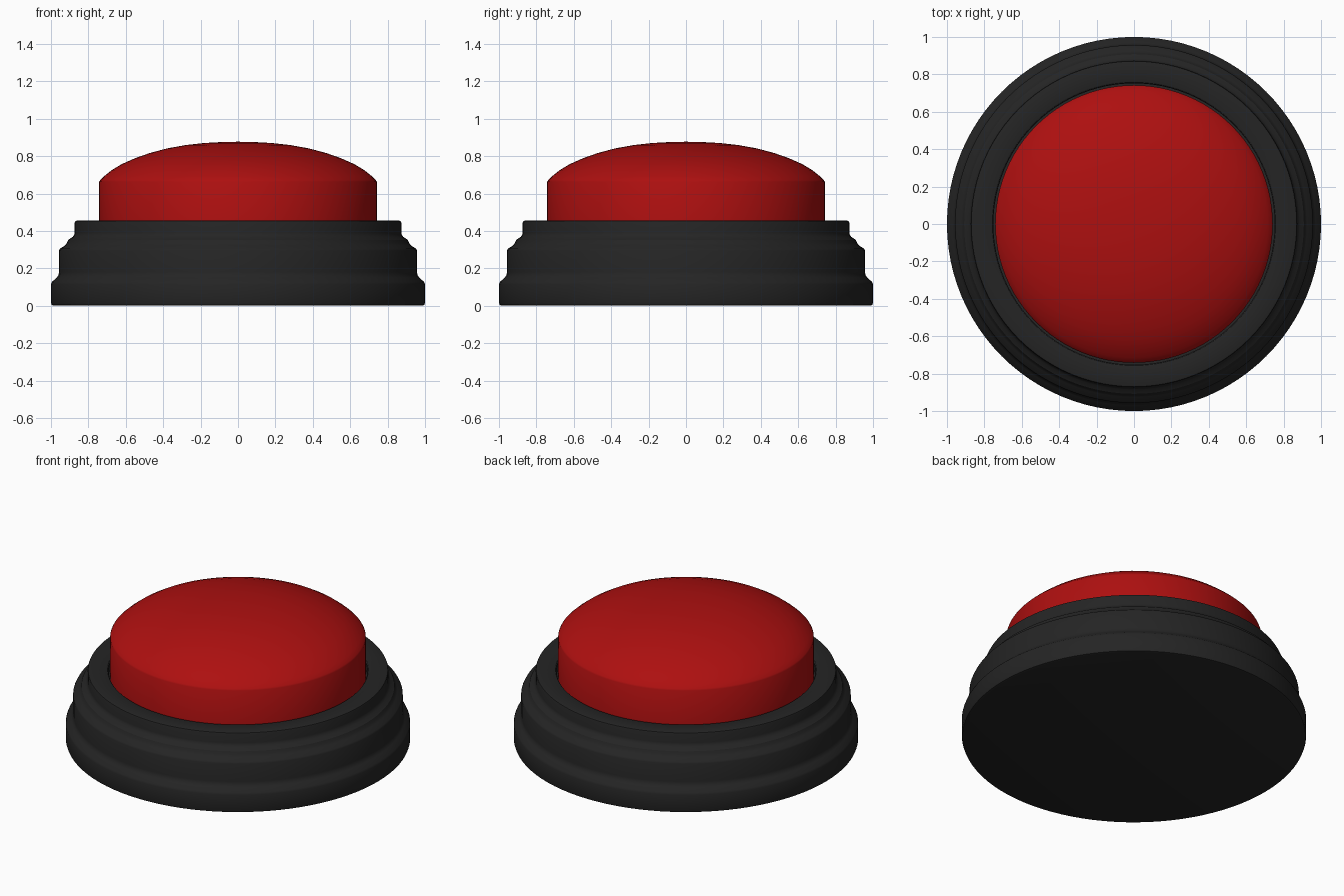
import bpy, bmesh, math

if "Cube" in bpy.data.objects:
    bpy.data.objects.remove(bpy.data.objects["Cube"])


def material(name, rgb):
    m = bpy.data.materials.new(name)
    m.diffuse_color = (*rgb, 1)
    m.use_nodes = True
    m.node_tree.nodes["Principled BSDF"].inputs["Base Color"].default_value = m.diffuse_color
    return m


def lathe(name, profile, mat, steps=96):
    """Spin an (r, z) profile around z; points on the axis are welded."""
    bm = bmesh.new()
    vs = [bm.verts.new((r, 0, z)) for r, z in profile]
    es = [bm.edges.new(p) for p in zip(vs, vs[1:])]
    bmesh.ops.spin(bm, geom=vs + es, cent=(0, 0, 0), axis=(0, 0, 1),
                   angle=2 * math.pi, steps=steps, use_merge=True)
    bmesh.ops.remove_doubles(bm, verts=bm.verts, dist=1e-4)
    bmesh.ops.recalc_face_normals(bm, faces=bm.faces)
    me = bpy.data.meshes.new(name)
    bm.to_mesh(me)
    bm.free()
    me.materials.append(mat)
    ob = bpy.data.objects.new(name, me)
    bpy.context.collection.objects.link(ob)
    bpy.ops.object.select_all(action='DESELECT')
    ob.select_set(True)
    bpy.context.view_layer.objects.active = ob
    bpy.ops.object.shade_smooth_by_angle(angle=math.radians(32))
    return ob


black = material("black plastic", (0.018, 0.018, 0.018))
red = material("red plastic", (0.42, 0.005, 0.005))

# Stepped base with a shallow well for the button
lathe("base", [
    (0, 0), (0.985, 0), (0.996, 0.004), (1.0, 0.015),
    (1.0, 0.115), (0.995, 0.127), (0.97, 0.150), (0.96, 0.163), (0.957, 0.18),
    (0.957, 0.295), (0.952, 0.305), (0.925, 0.322), (0.915, 0.335),
    (0.908, 0.352), (0.885, 0.367), (0.876, 0.378), (0.873, 0.39),
    (0.873, 0.445), (0.870, 0.452), (0.862, 0.455),
    (0.765, 0.455), (0.757, 0.452), (0.752, 0.445), (0.752, 0.40), (0, 0.40),
], black)

# Button: straight wall and a shallow dome
lathe("button", [
    (0, 0.39), (0.742, 0.39), (0.742, 0.663), (0.737, 0.672),
    (0.715, 0.693), (0.675, 0.725), (0.62, 0.758), (0.55, 0.789),
    (0.47, 0.817), (0.38, 0.841), (0.28, 0.859), (0.18, 0.870),
    (0.09, 0.875), (0, 0.877),
], red)
